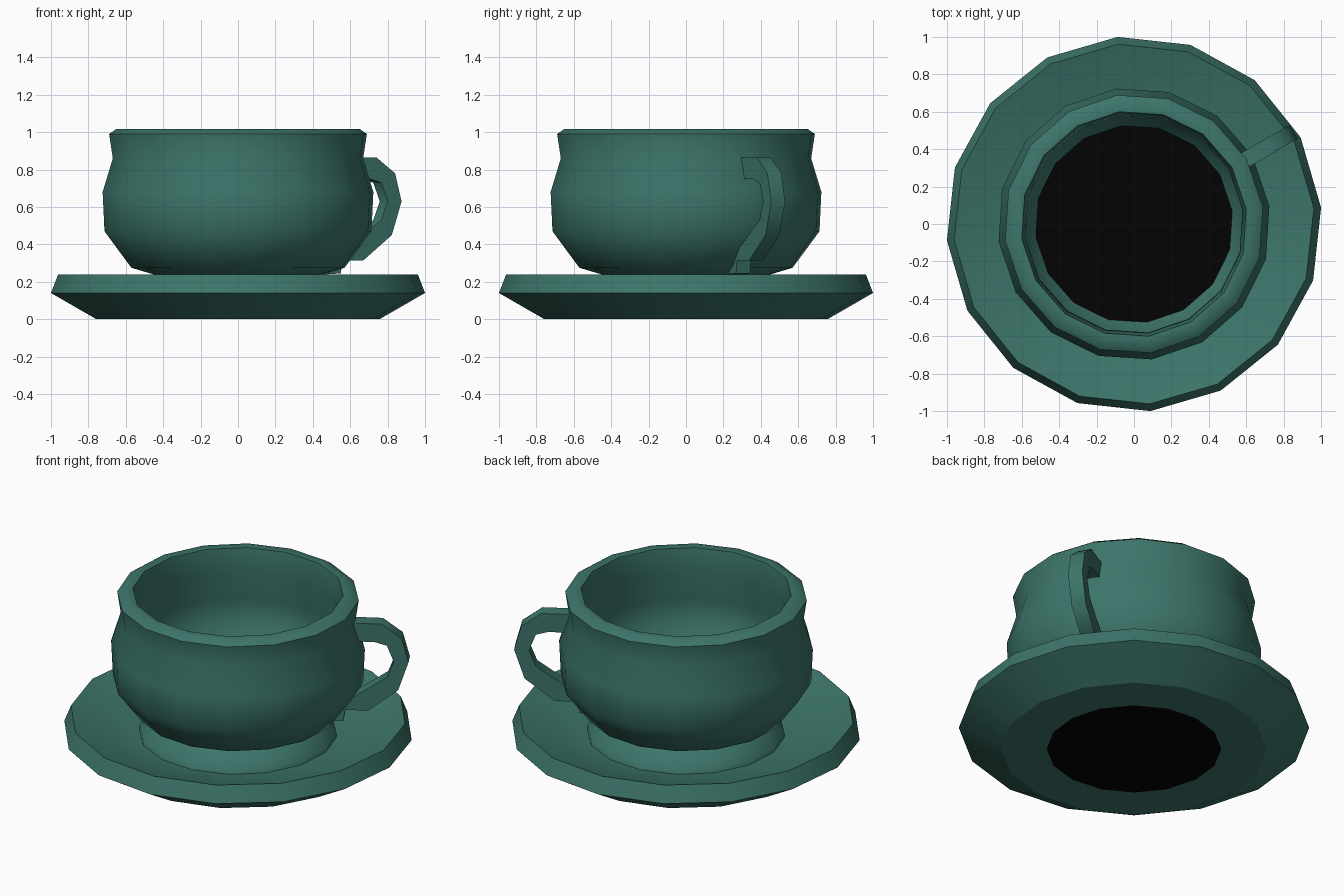
import bpy, bmesh, math

if "Cube" in bpy.data.objects:
    bpy.data.objects.remove(bpy.data.objects["Cube"])

SIDES = 16


def material(name, color):
    m = bpy.data.materials.new(name)
    m.diffuse_color = (*color, 1)
    m.use_nodes = True
    m.node_tree.nodes["Principled BSDF"].inputs["Base Color"].default_value = m.diffuse_color
    return m


GREEN = material("green_glaze", (0.046, 0.178, 0.145))
BLACK = material("black", (0.001, 0.001, 0.001))


def finish(name, bm, mats, sharp):
    bmesh.ops.recalc_face_normals(bm, faces=bm.faces)
    me = bpy.data.meshes.new(name)
    bm.to_mesh(me)
    bm.free()
    for m in mats:
        me.materials.append(m)
    ob = bpy.data.objects.new(name, me)
    bpy.context.collection.objects.link(ob)
    bpy.ops.object.select_all(action='DESELECT')
    ob.select_set(True)
    bpy.context.view_layer.objects.active = ob
    bpy.ops.object.shade_smooth_by_angle(angle=math.radians(sharp))
    return ob


def lathe(name, profile, turn, sharp, black_start=False, black_end=False):
    """Revolve (radius, z) points and close both ends with flat caps."""
    bm = bmesh.new()
    rings = []
    for r, z in profile:
        angles = [math.radians(turn) + math.tau * i / SIDES for i in range(SIDES)]
        rings.append([bm.verts.new((r * math.cos(a), r * math.sin(a), z)) for a in angles])
    for a, b in zip(rings, rings[1:]):
        for i in range(SIDES):
            j = (i + 1) % SIDES
            bm.faces.new((a[i], a[j], b[j], b[i]))
    bm.faces.new(rings[0][::-1]).material_index = int(black_start)
    bm.faces.new(rings[-1]).material_index = int(black_end)
    return finish(name, bm, (GREEN, BLACK), sharp)


# Saucer with a dark pad under the base
lathe("saucer", [(0.5, 0), (0.76, 0), (1.004, 0.14), (0.965, 0.24),
                 (0.76, 0.17), (0.57, 0.125)], 5, 28, black_start=True)

# Cup: foot, waist, belly, neck, rim, then the inside down to the dark drink
lathe("cup", [(0.57, 0.11), (0.565, 0.152), (0.44, 0.235), (0.575, 0.275),
              (0.72, 0.47), (0.73, 0.68), (0.675, 0.86), (0.695, 0.99), (0.655, 1.018),
              (0.605, 1.015), (0.585, 0.87), (0.63, 0.68), (0.625, 0.53), (0.53, 0.39)],
      7.5, 50, black_end=True)

# Handle: a rectangular band between an outer and an inner outline (radius, z)
outer = [(0.63, 0.865), (0.83, 0.865), (0.945, 0.78), (0.985, 0.63),
         (0.925, 0.45), (0.75, 0.315), (0.62, 0.315), (0.61, 0.245)]
inner = [(0.63, 0.75), (0.79, 0.75), (0.86, 0.73), (0.9, 0.63),
         (0.86, 0.53), (0.7, 0.42), (0.58, 0.34), (0.53, 0.24)]
HALF = 0.043
turn = math.radians(30)
ca, sa = math.cos(turn), math.sin(turn)

bm = bmesh.new()
sections = []
for o, n in zip(outer, inner):
    corners = [(*o, -HALF), (*o, HALF), (*n, HALF), (*n, -HALF)]
    sections.append([bm.verts.new((r * ca - w * sa, r * sa + w * ca, z)) for r, z, w in corners])
for a, b in zip(sections, sections[1:]):
    for i in range(4):
        j = (i + 1) % 4
        bm.faces.new((a[i], a[j], b[j], b[i]))
bm.faces.new(sections[0])
bm.faces.new(sections[-1])
finish("handle", bm, (GREEN,), 50)
